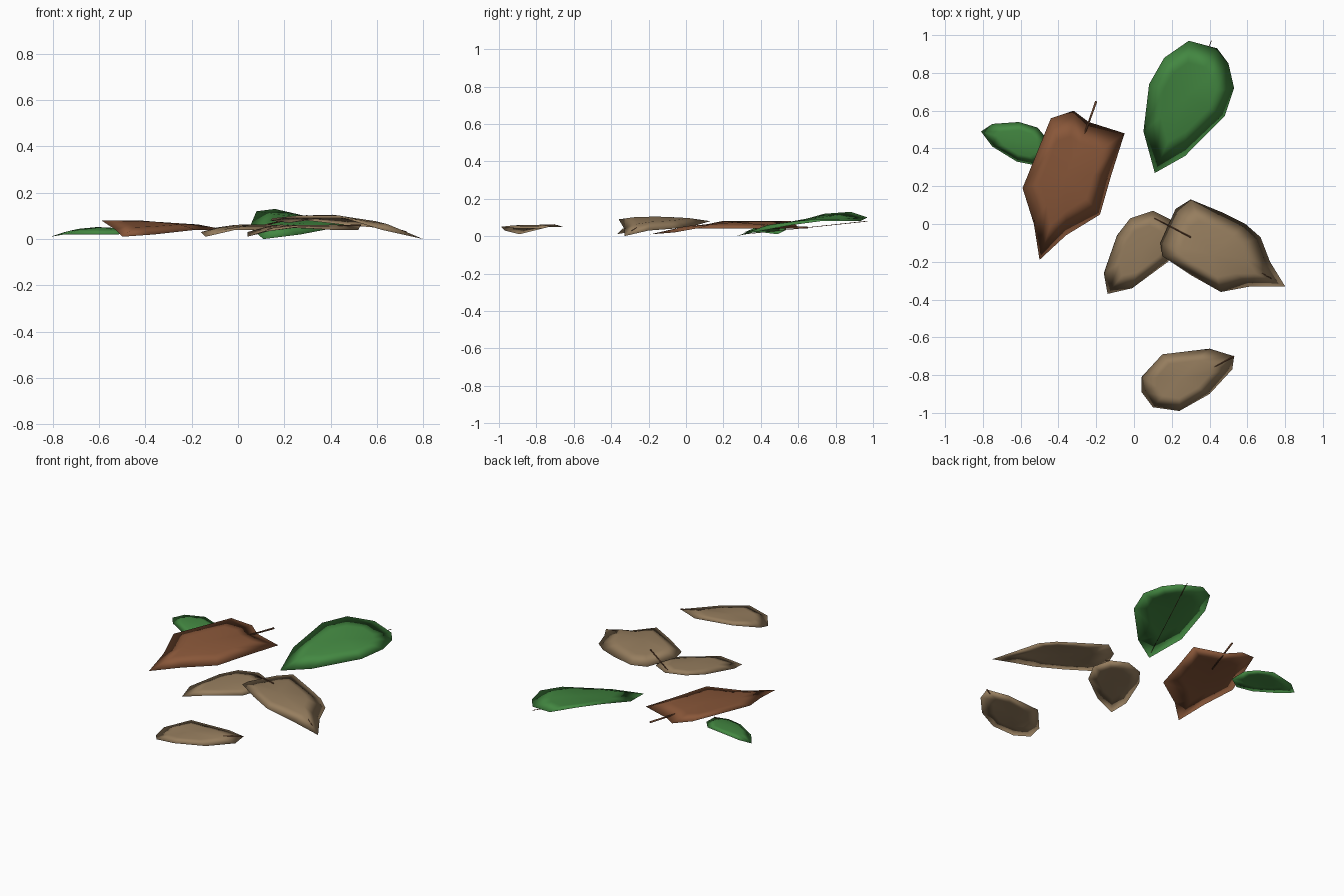
import bpy
import bmesh
from mathutils import Vector

default_cube = bpy.data.objects.get("Cube")
if default_cube:
    bpy.data.objects.remove(default_cube, do_unlink=True)

UNIT = 0.01  # leaf outlines are given in hundredths of a unit
HALF_THICKNESS = Vector((0, 0, .005))


def make_material(name, red, green, blue):
    material = bpy.data.materials.new(name)
    material.use_nodes = True
    colour = (red, green, blue, 1)
    material.diffuse_color = colour
    material.node_tree.nodes["Principled BSDF"].inputs["Base Color"].default_value = colour
    return material


leaf_green = make_material("leaf green", .056, .245, .053)
leaf_russet = make_material("leaf russet", .25, .095, .041)
leaf_tan = make_material("leaf tan", .305, .207, .113)
stem_brown = make_material("stem brown", .15, .06, .028)


def add_object(name, mesh_builder, material):
    """Link a mesh object built in a bmesh and give it one colour."""
    mesh = bpy.data.meshes.new(name)
    obj = bpy.data.objects.new(name, mesh)
    bpy.context.collection.objects.link(obj)
    mesh_builder.to_mesh(mesh)
    mesh_builder.free()
    mesh.materials.append(material)
    for polygon in mesh.polygons:
        polygon.use_smooth = True
    return obj


def add_leaf(name, material, outline, crown):
    """Thin lens-like blade: upper and lower skins meet in one soft rim."""
    builder = bmesh.new()
    points = [Vector(point) * UNIT for point in outline]
    top = Vector(crown) * UNIT
    rim = [builder.verts.new(point) for point in points]
    count = len(rim)
    for offset in (HALF_THICKNESS, -HALF_THICKNESS):
        ring = []
        for point in points:
            inner = top.lerp(point, .6)
            inner.z = top.z + (point.z - top.z) * .4
            ring.append(builder.verts.new(inner + offset))
        centre = builder.verts.new(top + offset)
        for i in range(count):
            j = (i + 1) % count
            builder.faces.new((rim[i], rim[j], ring[j], ring[i]))
            builder.faces.new((ring[i], ring[j], centre))
    bmesh.ops.recalc_face_normals(builder, faces=builder.faces)
    return add_object(name, builder, material)


def add_stem(name, start, end, radius=.004):
    """Tapered twig between two points."""
    start, end = Vector(start) * UNIT, Vector(end) * UNIT
    builder = bmesh.new()
    bmesh.ops.create_cone(builder, cap_ends=True, segments=5, radius1=radius * .6,
                          radius2=radius, depth=(end - start).length)
    obj = add_object(name, builder, stem_brown)
    obj.location = (start + end) / 2
    obj.rotation_euler = (end - start).to_track_quat("Z", "Y").to_euler()
    return obj


# Large green leaf at the back, its stem running underneath
add_leaf("large_green_leaf", leaf_green, [
    (11, 27, 0), (5, 49, 5), (8, 74, 12), (16, 88, 13), (29, 97, 10),
    (44, 93, 8), (50, 85, 8), (53, 72, 8), (48, 57, 6), (27, 36, 2),
], (28, 68, 9))
add_stem("large_green_stem", (13, 31, 1), (41, 97, 8), .002)

# Small green leaf tucked under the russet one
add_leaf("small_green_leaf", leaf_green, [
    (-81, 49, 1), (-75, 53, 3), (-61, 54, 5), (-51, 51, 4), (-46, 45, 4),
    (-45, 35, 3), (-52, 31, 2), (-62, 33, 2), (-75, 41, 2),
], (-60, 43, 4.5))
add_stem("small_green_stem", (-57, 41, 4.5), (-46, 37, 4), .003)

# Pointed russet leaf on the left, its stem running underneath
add_leaf("russet_leaf", leaf_russet, [
    (-50, -19, 1), (-53, 0, 4), (-59, 19, 8), (-44, 56, 8), (-32, 60, 5),
    (-24, 54, 4), (-5, 48, 4), (-12, 26, 4), (-18, 5, 4), (-36, -6, 2),
], (-36, 26, 7))
add_stem("russet_stem", (-31, 34, 5), (-20, 65, 4.5), .006)

# Overlapping pair of tan leaves in the middle
add_leaf("middle_tan_leaf", leaf_tan, [
    (-14, -37, 1), (-16, -26, 3), (-9, -6, 5), (-2, 3, 6), (10, 7, 6),
    (20, 2, 6), (24, -8, 5), (18, -20, 4), (-1, -34, 4),
], (5, -13, 5.5))
add_stem("middle_tan_stem", (11, 3, 6), (30, -7, 10))
add_leaf("large_tan_leaf", leaf_tan, [
    (80, -33, 0), (72, -20, 3), (67, -7, 4), (59, 0, 5), (47, 6, 6),
    (30, 13, 8), (22, 8, 7), (14, -10, 8), (15, -17, 9), (30, -27, 9),
    (46, -36, 9), (62, -33, 4),
], (41, -16, 10))
add_stem("large_tan_stem", (64, -24, 6), (73, -29, 3), .002)

# Small tan leaf at the front
add_leaf("front_tan_leaf", leaf_tan, [
    (53, -70, 6), (40, -66, 5), (15, -69, 6), (4, -81, 3), (4, -89, 1),
    (10, -97, 3), (24, -99, 5), (40, -90, 4), (52, -77, 4),
], (24, -82, 5.5))
add_stem("front_tan_stem", (40, -77, 5.5), (53, -70, 6))
